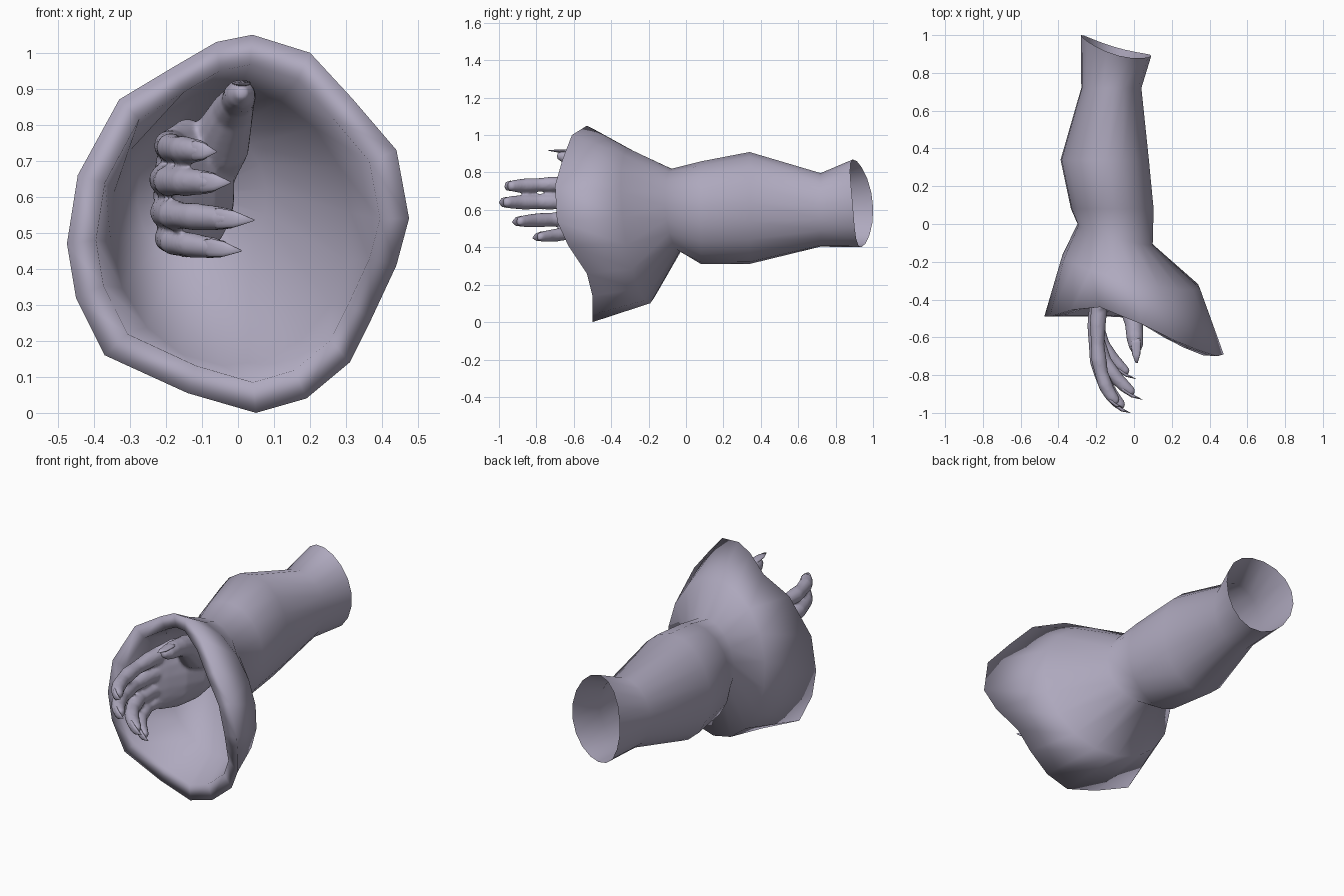
import bpy, bmesh, math
from mathutils import Vector

if "Cube" in bpy.data.objects:
    bpy.data.objects.remove(bpy.data.objects["Cube"])

mat = bpy.data.materials.new("dusty lilac")
mat.diffuse_color = (0.43, 0.40, 0.52, 1)
mat.use_nodes = True
mat.node_tree.nodes["Principled BSDF"].inputs["Base Color"].default_value = mat.diffuse_color


def loft(name, rings, caps=False):
    """Skin a list of equal-length point rings."""
    bm = bmesh.new()
    vs = [[bm.verts.new(p) for p in r] for r in rings]
    n = len(rings[0])
    for a, b in zip(vs, vs[1:]):
        for i in range(n):
            j = (i + 1) % n
            bm.faces.new((a[i], a[j], b[j], b[i]))
    if caps:
        bm.faces.new(vs[0])
        bm.faces.new(vs[-1])
    bmesh.ops.recalc_face_normals(bm, faces=bm.faces)
    for f in bm.faces:
        f.smooth = True
    me = bpy.data.meshes.new(name)
    bm.to_mesh(me)
    bm.free()
    me.materials.append(mat)
    ob = bpy.data.objects.new(name, me)
    bpy.context.collection.objects.link(ob)
    return ob


def oval(cx, cz, rx, rz, y, sx=0.0, sz=0.0, bow=0.0, n=18):
    """Oval ring facing y, leaning by slopes sx and sz, bowed across x."""
    pts = []
    for i in range(n):
        a = math.radians(86) - i * math.tau / n
        u, w = rx * math.cos(a), rz * math.sin(a)
        pts.append((cx + u, y + sx * u + sz * w + bow * math.cos(a) ** 2, cz + w))
    return pts


def tube(name, path, radii, flat=1.0, n=12):
    """Round tube along a path; flat scales it sideways."""
    path = [Vector(p) for p in path]
    rings = []
    for i, (p, r) in enumerate(zip(path, radii)):
        d = (path[min(i + 1, len(path) - 1)] - path[max(i - 1, 0)]).normalized()
        side = d.cross(Vector((0, 0, 1))).normalized()
        up = side.cross(d)
        rings.append([p + side * (r * flat * math.cos(k * math.tau / n))
                      + up * (r * math.sin(k * math.tau / n)) for k in range(n)])
    return loft(name, rings, True)


# Sleeve: flared bell rim, pinched cuff, puffed arm, plus inner lining
rim = [(.04, -.53, 1.05), (.20, -.61, 1.0), (.32, -.66, .87), (.44, -.70, .73),
       (.475, -.69, .54), (.44, -.63, .41), (.37, -.53, .26), (.31, -.50, .14),
       (.19, -.50, .04), (.05, -.50, 0), (-.14, -.49, .055), (-.37, -.49, .16),
       (-.45, -.49, .32), (-.475, -.49, .47), (-.445, -.49, .66),
       (-.33, -.455, .87), (-.18, -.44, .96), (-.06, -.49, 1.03)]
lip = [(x * .83, y + .005, .53 + (z - .53) * .84) for x, y, z in rim]
sleeve = loft("sleeve", [
    oval(-.10, .60, .03, .05, .04),
    oval(-.10, .60, .18, .20, -.055, -.27, -.09),
    oval(-.02, .515, .335, .385, -.25, -.23, -.13),
    lip, rim,
    oval(-.015, .515, .365, .415, -.25, -.23, -.13),
    oval(-.10, .60, .20, .22, -.055, -.27, -.09),
    oval(-.115, .585, .22, .275, .08),
    oval(-.155, .61, .235, .30, .34),
    oval(-.12, .60, .16, .197, .72),
    oval(-.095, .635, .187, .235, .915, -.29, -.085, .03)])

# Hand flesh: wrist and palm, fingers, thumb
parts = [loft("palm", [
    oval(-.09, .60, .07, .10, .03), oval(-.085, .60, .075, .11, -.15),
    oval(-.10, .62, .09, .17, -.27), oval(-.14, .625, .08, .195, -.37),
    oval(-.18, .615, .055, .18, -.45), oval(-.20, .60, .03, .14, -.50)], True)]

# finger: knuckle, bend control, tip, radius
fingers = {
    "index": ((-.18, -.40, .745), (-.235, -.85, .735), (-.06, -.97, .725), .039),
    "middle": ((-.19, -.42, .65), (-.255, -.84, .64), (-.02, -1.0, .64), .041),
    "ring": ((-.19, -.42, .56), (-.255, -.74, .55), (.045, -.93, .535), .040),
    "little": ((-.18, -.40, .49), (-.25, -.64, .475), (.01, -.82, .45), .036)}


def nail(name, path, r, flat):
    tube(name + "_nail", path, [r * .8, r, r * .8, .002], flat)


for name, (a, c, b, r) in fingers.items():
    a, c, b = Vector(a), Vector(c), Vector(b)

    def at(t):
        return a * (1 - t) ** 2 + c * 2 * t * (1 - t) + b * t * t

    ts = [0, .15, .3, .42, .54, .66, .74, .82, .89, .92]
    bumps = [1.15, 1.1, .92, 1.05, .92, .98, .9, .84, .68, .4]
    parts.append(tube(name, [at(t) for t in ts], [r * k for k in bumps]))
    out = Vector((-.006, -.018, 0))
    nail(name, [at(.77) + out, at(.83) + out, at(.91) + out * .8, b], r * .72, .4)

parts.append(tube("thumb", [(-.09, -.18, .66), (-.05, -.33, .75), (-.015, -.45, .84),
                            (.0, -.53, .868), (.005, -.60, .88), (.01, -.65, .885),
                            (.01, -.69, .89)],
                  [.08, .085, .06, .048, .046, .038, .016]))
nail("thumb", [(.008, -.60, .914), (.01, -.63, .915), (.012, -.69, .915),
               (.014, -.735, .918)], .009, 3)

# Fuse the flesh into one soft skin
bpy.ops.object.select_all(action='DESELECT')
for p in parts:
    p.select_set(True)
bpy.context.view_layer.objects.active = parts[0]
bpy.ops.object.join()
hand = bpy.context.view_layer.objects.active
hand.name = "hand"
m = hand.modifiers.new("fuse", 'REMESH')
m.mode = 'VOXEL'
m.voxel_size = .009
m.use_smooth_shade = True
s = hand.modifiers.new("soften", 'SMOOTH')
s.factor = .5
s.iterations = 4
